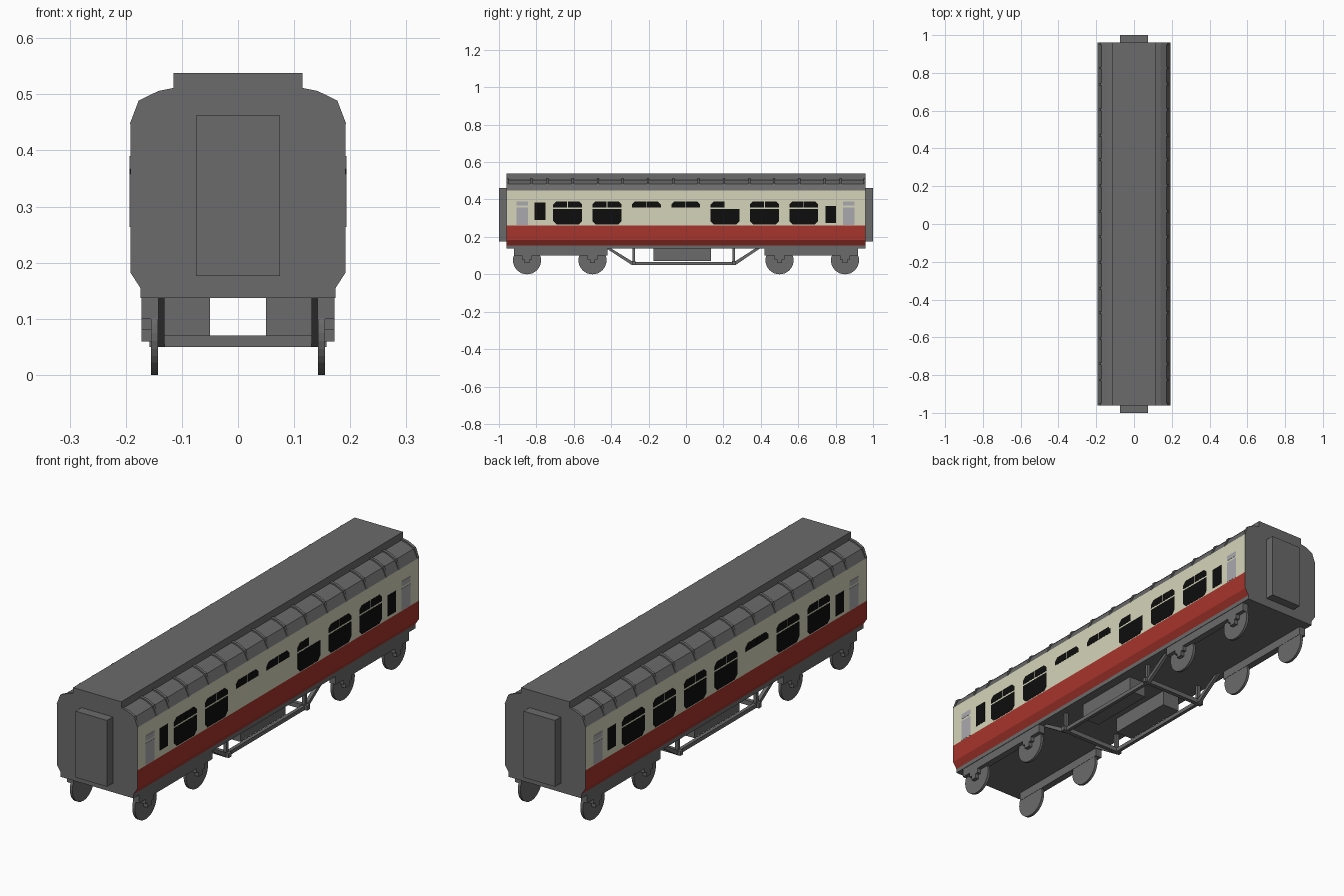
import bpy, bmesh, math
from mathutils import Vector, Matrix

if "Cube" in bpy.data.objects:
    bpy.data.objects.remove(bpy.data.objects["Cube"])


def material(name, rgb):
    m = bpy.data.materials.new(name)
    m.diffuse_color = (*rgb, 1)
    m.use_nodes = True
    m.node_tree.nodes["Principled BSDF"].inputs["Base Color"].default_value = m.diffuse_color
    return m


GREY = material("dark grey", (0.145, 0.145, 0.145))
RED = material("crimson", (0.38, 0.035, 0.025))
CREAM = material("cream", (0.66, 0.66, 0.49))
BLACK = material("window black", (0.004, 0.004, 0.004))
PALE = material("pale grey", (0.40, 0.40, 0.43))


def finish(name, bm, *mats):
    bmesh.ops.recalc_face_normals(bm, faces=bm.faces)
    me = bpy.data.meshes.new(name)
    bm.to_mesh(me)
    bm.free()
    ob = bpy.data.objects.new(name, me)
    bpy.context.collection.objects.link(ob)
    for m in mats:
        me.materials.append(m)
    return ob


def add_box(bm, x0, x1, y0, y1, z0, z1):
    mat = Matrix.Translation(((x0 + x1) / 2, (y0 + y1) / 2, (z0 + z1) / 2))
    mat = mat @ Matrix.Diagonal((abs(x1 - x0), abs(y1 - y0), abs(z1 - z0), 1))
    bmesh.ops.create_cube(bm, size=1, matrix=mat)


def add_prism(bm, points, offset):
    """Closed prism from a polygon swept along an offset."""
    face = bm.faces.new([bm.verts.new(p) for p in points])
    ext = bmesh.ops.extrude_face_region(bm, geom=[face], use_keep_orig=True)
    verts = [v for v in ext["geom"] if isinstance(v, bmesh.types.BMVert)]
    bmesh.ops.translate(bm, verts=verts, vec=Vector(offset))


# Body shell: one cross-section swept along the length, banded by height
half = [(0.174, 0.137), (0.174, 0.155), (0.192, 0.183), (0.192, 0.262),
        (0.192, 0.447), (0.173, 0.484), (0.14, 0.500), (0.113, 0.506)]
profile = half + [(-x, z) for x, z in reversed(half)]
bm = bmesh.new()
add_prism(bm, [(x, -0.96, z) for x, z in profile], (0, 1.92, 0))
bmesh.ops.recalc_face_normals(bm, faces=bm.faces)
for f in bm.faces:
    z = f.calc_center_median().z
    if abs(f.normal.x) > 0.5 and 0.156 < z < 0.447:
        f.material_index = 1 if z < 0.262 else 2
finish("body_shell", bm, GREY, RED, CREAM)

# Raised roof centre
bm = bmesh.new()
add_box(bm, -0.115, 0.115, -0.96, 0.96, 0.50, 0.538)
finish("roof_centre", bm, GREY)

# Roof ribs on both shoulders
bm = bmesh.new()
arc = [(0.193, 0.447), (0.177, 0.489), (0.142, 0.506), (0.112, 0.512),
       (0.112, 0.49), (0.165, 0.465)]
for y in (0.067, 0.203, 0.34, 0.47, 0.605, 0.74, 0.826, 0.954):
    for sy in (-1, 1):
        for sx in (-1, 1):
            add_prism(bm, [(sx * x, sy * y - 0.006, z) for x, z in arc], (0, 0.012, 0))
finish("roof_ribs", bm, GREY)

# Gangway connections on the ends
bm = bmesh.new()
for s in (-1, 1):
    add_box(bm, -0.075, 0.075, s * 0.95, s * 1.0, 0.176, 0.462)
finish("gangways", bm, GREY)


def pane(bm, s, y0, y1, z0, z1, cut=(0, 0, 0, 0)):
    """Thin plate on side s; cut = chamfers at low-start, low-end, top-end, top-start."""
    a, b, c, d = cut
    pts = [(y0, z0 + a), (y0 + a, z0), (y1 - b, z0), (y1, z0 + b),
           (y1, z1 - c), (y1 - c, z1), (y0 + d, z1), (y0, z1 - d)]
    pts = [p for i, p in enumerate(pts) if p != pts[i - 1]]
    add_prism(bm, [(s * 0.1905, s * y, z) for y, z in pts], (s * 0.0025, 0, 0))


# Windows: B = full window, S = vents only, H = window with one vent
layouts = {1: "BBSSHBB", -1: "BBBBSBB"}
bm = bmesh.new()
bm_door = bmesh.new()
for s, layout in layouts.items():
    for i, kind in enumerate(layout):
        mid = -0.633 + i * 0.2105
        y0, y1 = mid - 0.077, mid + 0.077
        if kind != "S":
            pane(bm, s, y0, y1, 0.266, 0.349, (0.018, 0.018, 0, 0))
        pane(bm, s, y0, mid - 0.002, 0.357, 0.39, (0, 0, 0, 0.016))
        if kind != "H":
            pane(bm, s, mid + 0.002, y1, 0.357, 0.39, (0, 0, 0.016, 0))
    pane(bm, s, -0.81, -0.752, 0.29, 0.385)
    pane(bm, s, 0.745, 0.803, 0.275, 0.365)
    for y in (-0.875, 0.87):
        pane(bm_door, s, y - 0.03, y + 0.03, 0.264, 0.358)
        pane(bm_door, s, y - 0.03, y + 0.03, 0.367, 0.39)
finish("windows", bm, BLACK)
finish("door_windows", bm_door, PALE)

# Bogie frames with axle boxes
bm = bmesh.new()
for sx in (-1, 1):
    for sy in (-1, 1):
        add_box(bm, sx * 0.142, sx * 0.172, sy * 0.42, sy * 0.92, 0.10, 0.138)
        for y in (0.50, 0.85):
            add_box(bm, sx * 0.155, sx * 0.172, sy * y - 0.027, sy * y + 0.027, 0.08, 0.10)
            add_box(bm, sx * 0.155, sx * 0.172, sy * y - 0.014, sy * y + 0.014, 0.06, 0.08)
finish("bogie_frames", bm, GREY)

# Wheels
bm = bmesh.new()
for sx in (-1, 1):
    for y in (-0.85, -0.50, 0.50, 0.85):
        mat = Matrix.Translation((sx * 0.149, y, 0.075)) @ Matrix.Rotation(math.pi / 2, 4, 'Y')
        bmesh.ops.create_cone(bm, cap_ends=True, segments=32, radius1=0.075,
                              radius2=0.075, depth=0.012, matrix=mat)
finish("wheels", bm, GREY)

# Underframe trusses with cross bars
bm = bmesh.new()
for s in (-1, 1):
    x0, dx = s * 0.131, (s * 0.015, 0, 0)
    add_box(bm, x0, s * 0.146, -0.29, 0.265, 0.05, 0.067)
    for y in (-0.28, 0.255):
        add_box(bm, x0, s * 0.146, y - 0.007, y + 0.007, 0.06, 0.138)
    for ya, yb, w in ((-0.425, -0.29, 0.025), (0.395, 0.265, -0.025)):
        add_prism(bm, [(x0, ya, 0.138), (x0, yb, 0.05), (x0, yb + w, 0.055),
                       (x0, ya + w, 0.138)], dx)
for y in (-0.28, 0.255):
    add_box(bm, -0.158, 0.158, y - 0.009, y + 0.009, 0.05, 0.07)
finish("underframe_truss", bm, GREY)

# Equipment boxes under the floor
bm = bmesh.new()
for s in (-1, 1):
    add_box(bm, s * 0.05, s * 0.134, -0.175, 0.133, 0.07, 0.138)
finish("equipment_boxes", bm, GREY)
